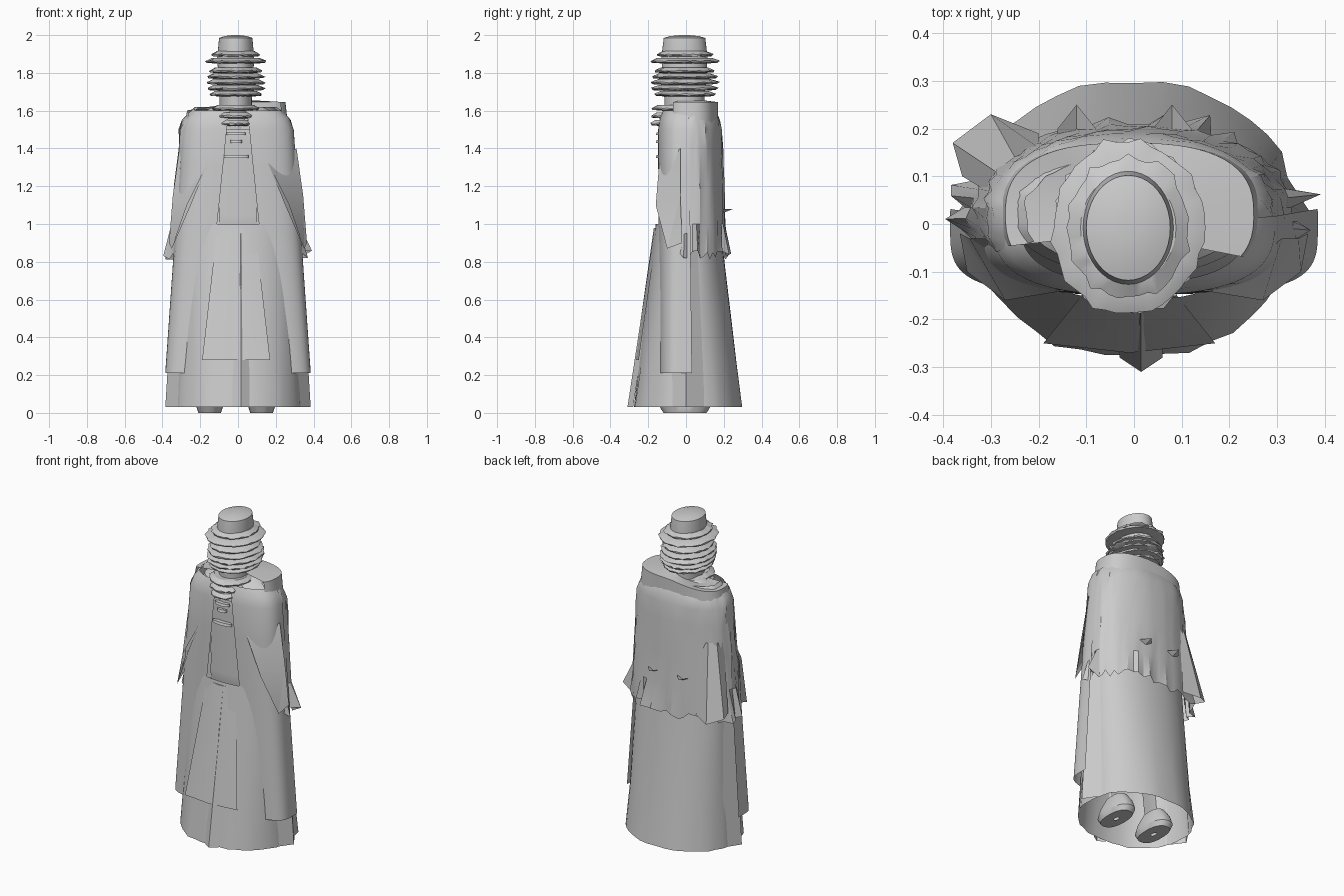
import bpy, bmesh, math, random

random.seed(4)
if "Cube" in bpy.data.objects:
    bpy.data.objects.remove(bpy.data.objects["Cube"], do_unlink=True)

GREY = 0.6
stone = bpy.data.materials.new("stone grey")
stone.use_nodes = True
stone.diffuse_color = (GREY, GREY, GREY, 1)
shader = stone.node_tree.nodes["Principled BSDF"]
shader.inputs["Base Color"].default_value = stone.diffuse_color


def loft(name, rows, closed=False, capped=False):
    """Skin rows of equally many points, lowest row first."""
    bm = bmesh.new()
    grid = [[bm.verts.new(point) for point in row] for row in rows]
    count = len(rows[0])
    for low, high in zip(grid, grid[1:]):
        for i in range(count if closed else count - 1):
            j = (i + 1) % count
            bm.faces.new((low[i], low[j], high[j], high[i]))
    if capped:
        bm.faces.new(grid[-1])
    if closed:
        bmesh.ops.recalc_face_normals(bm, faces=bm.faces)
    mesh = bpy.data.meshes.new(name)
    bm.to_mesh(mesh)
    bm.free()
    mesh.materials.append(stone)
    part = bpy.data.objects.new(name, mesh)
    bpy.context.collection.objects.link(part)
    bpy.ops.object.select_all(action='DESELECT')
    part.select_set(True)
    bpy.context.view_layer.objects.active = part
    bpy.ops.object.shade_smooth_by_angle(angle=math.radians(30))


def oval(z, width, depth, x=0, y=0, start=0, end=360, power=2, spike=0, sag=0):
    """Superellipse or an arc of it; spike and sag roughen the edge."""
    full = end - start == 360
    steps = 40
    points = []
    for i in range(steps if full else steps + 1):
        angle = math.radians(start + (end - start) * i / steps)
        c, s = math.cos(angle), math.sin(angle)
        reach = 1 + spike * random.random() ** 3
        across = math.copysign(abs(c) ** (2 / power), c) * width * reach
        along = math.copysign(abs(s) ** (2 / power), s) * depth * reach
        points.append((x + across, y + along, z - sag * random.random()))
    return points


def both_sides(name, rows):
    """Sheet on the left and its mirror on the right."""
    loft("left_" + name, rows)
    loft("right_" + name, [[(-x, y, z) for x, y, z in reversed(row)] for row in rows])


def mix(low, high, t):
    return low + (high - low) * t


def robe_width(z):
    """Half width of the outer garments, narrowing upwards."""
    return 0.4 - 0.07 * z


def shoulder(z):
    """Shrink factor that rounds garments over the shoulders."""
    t = max(0, (z - 1.5) / 0.13)
    return 1 - 0.3 * t * t


# Bell-shaped skirt, open underneath
skirt_rows = []
for step in range(5):
    t = step / 4
    skirt_rows.append(oval(mix(0.03, 1, t), mix(0.335, 0.3, t), mix(0.285, 0.17, t),
                           y=0.01, power=2.15, spike=0.04 * (1 - t) ** 4))
loft("skirt", skirt_rows, closed=True)

# Pointed folds at the sides and front of the skirt
both_sides("hem_fold", [
    [(0.31, -0.1, 0.03), (0.385, 0, 0.03), (0.32, 0.1, 0.03)],
    [(0.3, -0.04, 0.9), (0.33, 0, 0.9), (0.3, 0.06, 0.9)]])
loft("front_fold", [[(side * 0.045 + 0.015, depth + 0.03 * abs(side), z)
                     for side in (-1, 0, 1)]
                    for depth, z in ((-0.31, 0.03), (-0.17, 0.95))])

# Flat apron hanging from the waist
apron_rows = []
for t in (0, 0.5, 1):
    half, depth, z = mix(0.18, 0.1, t), mix(-0.27, -0.17, t), mix(0.28, 0.98, t)
    apron_rows.append([(half * side - 0.01, depth + 0.02 * abs(side), z)
                       for side in (-1, 0, 1)])
apron_rows.append([(x, -0.11, z) for x, depth, z in apron_rows[-1]])
loft("apron", apron_rows)

# Torso with sloping shoulders
loft("torso", [oval(z, width, width / 2, y=0.02)
               for z, width in ((0.9, 0.3), (1.5, 0.26), (1.57, 0.23), (1.62, 0.13))],
     closed=True, capped=True)

# Cape around back and sides with a jagged hem
cape_rows = []
for z in (0.86, 1, 1.2, 1.4, 1.5, 1.55, 1.59, 1.62):
    hem = z < 0.9
    size = shoulder(z)
    cape_rows.append(oval(z, robe_width(z) * size, mix(0.19, 0.16, z - 0.8) * size,
                          x=-0.01, y=0.02, start=-25, end=205, power=2.15,
                          spike=0.2 if hem else 0.05, sag=0.05 if hem else 0))
loft("cape", cape_rows)

# Flared corner of the cape at the right back
loft("cape_flare", [
    [(-0.36, 0.1, 0.88), (-0.38, 0.17, 0.87), (-0.3, 0.23, 0.84), (-0.2, 0.19, 0.86)],
    [(-0.31, 0.07, 1.3), (-0.29, 0.11, 1.3), (-0.25, 0.14, 1.3), (-0.2, 0.16, 1.3)]])

# Shoulder yoke: raised edge at the back, sloping in to the neck, higher on the left
yoke_low = oval(1.48, 0.28, 0.15, x=-0.01, y=0.02, start=-30, end=200, power=2.6)
yoke_high = [(x * 0.93, y, 1.645 + min(0, x) * 0.15) for x, y, z in yoke_low]
yoke_neck = [(x * 0.3, y * 0.55, z + 0.01) for x, y, z in yoke_high]
loft("shoulder_yoke", [yoke_low, yoke_high, yoke_neck])

# Long coat fronts wrapping around the sides
coat_rows = []
for z in (0.21, 0.6, 1, 1.3, 1.5, 1.56, 1.6):
    size = shoulder(z)
    coat_rows.append(oval(z, robe_width(z) * size, 0.148 * size,
                          start=mix(-72, -84, z / 1.6), end=3, power=mix(4, 2.6, z / 1.6)))
both_sides("coat_front", coat_rows)

# Pointed open sleeves
for flare, label in ((0, "sleeve_outer"), (0.02, "sleeve_inner")):
    both_sides(label, [
        [(0.35, -0.1, 0.87), (0.365, -0.02, 0.9)],
        [(0.25 + flare, -0.14 - flare, 1.1), (0.345, -0.03, 1.15)],
        [(0.16, -0.142, 1.32), (0.31, -0.03, 1.4)]])

# Creased bodice panel between the coat fronts
bodice_rows = []
for crease in range(9):
    depth = -0.13 - 0.01 * (crease % 2)
    bodice_rows.append([(side * 0.1, depth + 0.01 * abs(side), mix(0.98, 1.5, crease / 8))
                        for side in (-1, 0, 1)])
loft("bodice", bodice_rows)

# Clasps on the bodice
for z, width in ((1.35, 0.065), (1.43, 0.03), (1.47, 0.05)):
    loft("bodice_clasp", [oval(z, width, 0.02, x=-0.01, y=-0.14),
                          oval(z + 0.015, width, 0.015, x=-0.01, y=-0.14)],
         closed=True, capped=True)

# Neck and tall domed cap
HEAD_X, HEAD_Y = -0.012, -0.008
loft("head", [oval(z, width, width * 1.25, x=HEAD_X, y=HEAD_Y)
              for z, width in ((1.48, 0.085), (1.66, 0.085), (1.88, 0.098),
                               (1.985, 0.088), (1.995, 0.06), (2, 0.02))],
     closed=True, capped=True)


def ring(name, z, width, y):
    """Thin uneven disc around the head."""
    place = dict(x=HEAD_X, y=y)
    depth = width * 1.15
    loft(name, [
        oval(z - 0.012, width / 2, depth / 2, **place),
        oval(z - 0.002, width, depth, sag=0.006, **place),
        oval(z + 0.006, width, depth, spike=0.1, sag=0.006, **place),
        oval(z + 0.02, width * 0.8, depth * 0.8, **place),
        oval(z + 0.018, width / 2, depth / 2, **place)], closed=True)


# Forward-leaning necklace, stack of head rings, and brim
for step in range(3):
    ring("necklace_ring", 1.53 + 0.04 * step, 0.09 + 0.015 * step, -0.08 + 0.02 * step)
for step in range(5):
    bulge = math.sin(math.pi * step / 4)
    ring("head_ring", 1.685 + 0.031 * step, 0.135 + 0.015 * bulge, HEAD_Y)
for z, width in ((1.86, 0.155), (1.895, 0.125)):
    ring("brim_ring", z, width, HEAD_Y)

# Broad shoes below the hem
for x, label in ((0.125, "left_shoe"), (-0.15, "right_shoe")):
    loft(label, [oval(z, width, width * 1.9, x=x, y=-0.005, power=2.4)
                 for z, width in ((0, 0.01), (0, 0.06), (0.03, 0.07), (0.08, 0.06), (0.13, 0.04))],
         closed=True, capped=True)

# Small pointed ties on the back of the cape
for x in (-0.12, 0.08):
    loft("back_tie", [[(x + side * 0.04, depth - 0.05 * abs(side), 1.08 + rise)
                       for side in (-1, 0, 1)]
                      for depth, rise in ((0.2, -0.02), (0.25, 0))])
